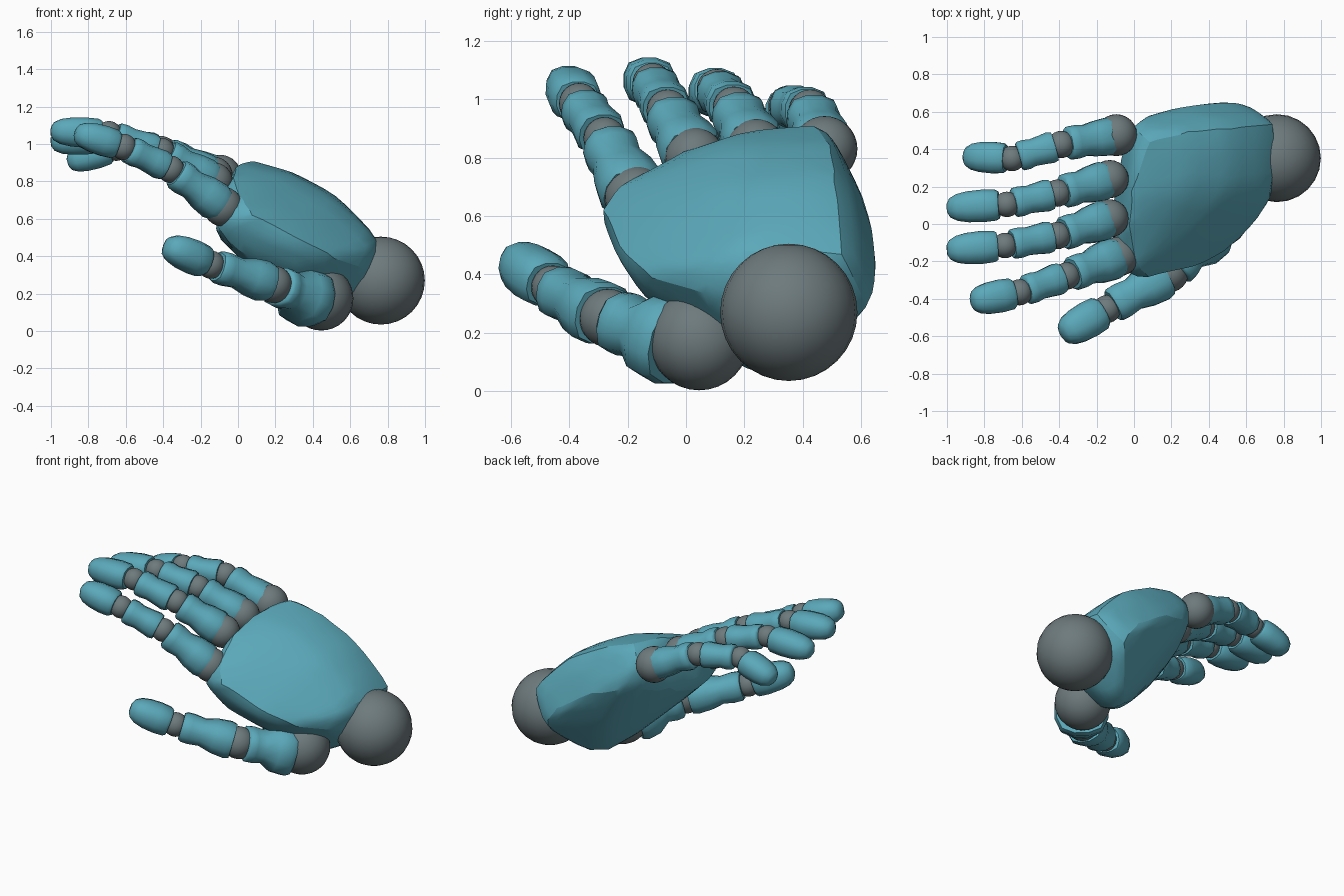
import bpy, bmesh, math
from mathutils import Vector

if "Cube" in bpy.data.objects:
    bpy.data.objects.remove(bpy.data.objects["Cube"])


def material(name, rgb):
    m = bpy.data.materials.new(name)
    m.diffuse_color = (*rgb, 1)
    m.use_nodes = True
    m.node_tree.nodes["Principled BSDF"].inputs["Base Color"].default_value = m.diffuse_color
    return m


TEAL = material("teal", (0.105, 0.395, 0.49))
GREY = material("dark_grey", (0.155, 0.195, 0.205))


def finish(bm, name, mat, angle=50):
    bmesh.ops.recalc_face_normals(bm, faces=bm.faces)
    me = bpy.data.meshes.new(name)
    bm.to_mesh(me)
    bm.free()
    ob = bpy.data.objects.new(name, me)
    bpy.context.collection.objects.link(ob)
    me.materials.append(mat)
    bpy.ops.object.select_all(action='DESELECT')
    ob.select_set(True)
    bpy.context.view_layer.objects.active = ob
    bpy.ops.object.shade_smooth_by_angle(angle=math.radians(angle))
    return ob


def ball(name, centre, r):
    bm = bmesh.new()
    bmesh.ops.create_uvsphere(bm, u_segments=24, v_segments=16, radius=r)
    bmesh.ops.translate(bm, verts=bm.verts, vec=centre)
    finish(bm, name, GREY)


def segment(name, a, b, profile, flat=0.92, sides=12):
    """Loft rounded-box rings from a to b; profile holds (fraction, radius)."""
    a, b = Vector(a), Vector(b)
    axis = (b - a).normalized()
    side = axis.cross(Vector((0, 0, 1))).normalized()
    up = side.cross(axis)
    bm = bmesh.new()
    rings = []
    for t, r in profile:
        ring = []
        for i in range(sides):
            u = 2 * math.pi * (i + 0.5) / sides
            c, s = math.cos(u), math.sin(u)
            k = (c ** 4 + s ** 4) ** -0.12
            ring.append(bm.verts.new(a.lerp(b, t) + side * c * r * k + up * s * r * k * flat))
        rings.append(ring)
    for p, q in zip(rings, rings[1:]):
        for i in range(sides):
            j = (i + 1) % sides
            bm.faces.new((p[i], p[j], q[j], q[i]))
    bm.faces.new(rings[0])
    bm.faces.new(rings[-1])
    finish(bm, name, TEAL)


def finger(name, joints, radii, w, base=None):
    """Three joint balls, two hourglass bones and one tapered tip."""
    for i in range(3):
        ball(f"{name}_joint_{i + 1}", joints[i], radii[i])
        p, q = Vector(joints[i]), Vector(joints[i + 1])
        if i == 0 and base:
            p = Vector(base)
        if i < 2:
            d = (q - p).length
            s, e = (0.025, 0.036)[i] / d, 1 - 0.038 / d
            w0, w1 = w[2 * i], w[2 * i + 1]
            shape = [(s, w0 * 0.92), (s + 0.09, w0), (0.38, w0 * 0.93), (0.58, w1 * 0.91),
                     (e - 0.15, w1), (e - 0.04, w1 * 0.98), (e, w1 * 0.86)]
        else:
            r = w[4]
            shape = [(0.13, r * 0.84), (0.19, r * 0.97), (0.4, r * 1.02), (0.65, r * 0.97),
                     (0.83, r * 0.84), (0.95, r * 0.6), (1.0, r * 0.28)]
        segment(f"{name}_bone_{i + 1}", p, q, shape)


# Palm: rounded hull through its corner points
corners = [
    # back of the hand
    (0.0, 0.52, 0.85), (0.07, 0.46, 0.92), (-0.02, 0.17, 0.90), (-0.04, 0.0, 0.84),
    (0.0, -0.27, 0.70), (0.3, 0.5, 0.855), (0.3, 0.18, 0.83), (0.52, 0.53, 0.74),
    (0.52, 0.18, 0.71), (0.77, 0.55, 0.48), (0.765, 0.18, 0.48),
    # thumb side
    (0.06, -0.315, 0.63), (0.3, -0.265, 0.5), (0.52, -0.145, 0.40), (0.68, 0.04, 0.35),
    (-0.13, -0.21, 0.54), (0.0, -0.2, 0.425), (0.31, -0.15, 0.32),
    # little finger side
    (0.08, 0.59, 0.66), (0.25, 0.64, 0.6), (0.5, 0.66, 0.42), (0.62, 0.645, 0.28),
    # underside
    (-0.13, 0.0, 0.52), (-0.1, 0.3, 0.6), (-0.03, 0.5, 0.68), (0.25, 0.5, 0.33),
    (0.38, 0.34, 0.01), (0.43, 0.21, 0.05), (0.58, 0.46, 0.17), (0.7, 0.3, 0.19)]
bm = bmesh.new()
for c in corners:
    bm.verts.new(c)
bmesh.ops.convex_hull(bm, input=bm.verts)
bmesh.ops.subdivide_edges(bm, edges=bm.edges, cuts=3, use_grid_fill=True)
palm = finish(bm, "palm", TEAL, 40)
soft = palm.modifiers.new("soften", 'SMOOTH')
soft.factor, soft.iterations = 0.5, 4

# Wrist
ball("wrist_ball", (0.764, 0.352, 0.27), 0.235)

# Fingers: knuckle, two joints and tip
finger("index_finger", [(-0.08, -0.173, 0.665), (-0.36, -0.278, 0.865), (-0.612, -0.365, 0.985),
                        (-0.87, -0.415, 1.063)], (0.106, 0.073, 0.07), (0.114, 0.095, 0.087, 0.083, 0.088))
finger("middle_finger", [(-0.13, 0.03, 0.80), (-0.41, -0.062, 0.96), (-0.69, -0.115, 1.055),
                         (-1.0, -0.14, 1.07)], (0.102, 0.073, 0.068), (0.108, 0.093, 0.087, 0.083, 0.088))
finger("ring_finger", [(-0.13, 0.24, 0.83), (-0.41, 0.165, 0.97), (-0.68, 0.105, 1.035),
                       (-1.0, 0.085, 1.01)], (0.102, 0.073, 0.068), (0.106, 0.093, 0.087, 0.082, 0.087))
finger("little_finger", [(-0.095, 0.475, 0.83), (-0.39, 0.425, 0.96), (-0.652, 0.35, 0.978),
                         (-0.91, 0.362, 0.90)], (0.112, 0.073, 0.068), (0.103, 0.092, 0.086, 0.082, 0.084))
finger("thumb", [(0.445, 0.045, 0.175), (0.19, -0.265, 0.25), (-0.145, -0.455, 0.355),
                 (-0.385, -0.592, 0.458)], (0.172, 0.10, 0.075), (0.168, 0.118, 0.12, 0.098, 0.098),
       base=(0.415, -0.005, 0.157))
